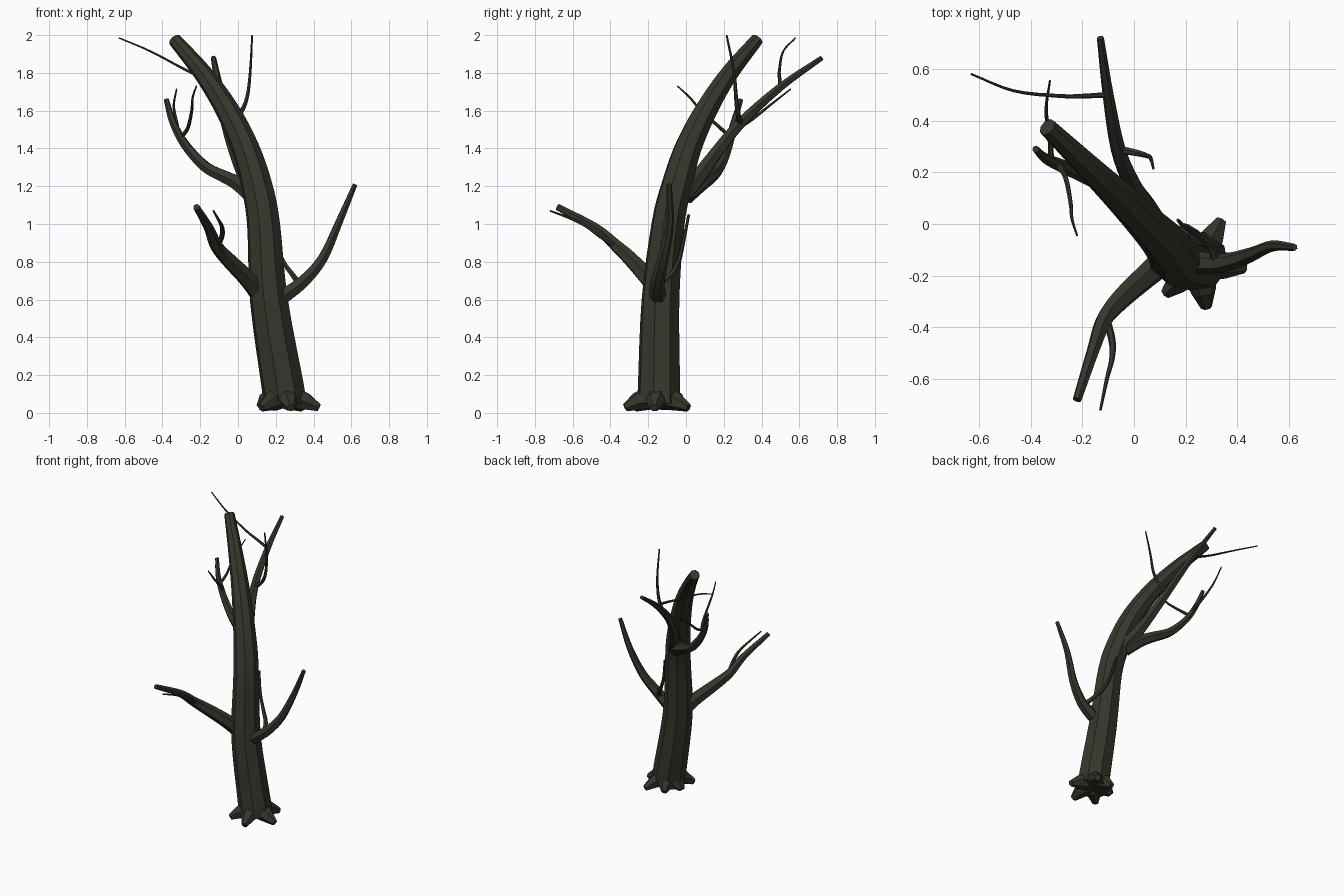
import bpy, bmesh, math
from mathutils import Vector

cube = bpy.data.objects.get("Cube")
if cube:
    bpy.data.objects.remove(cube, do_unlink=True)

bark = bpy.data.materials.new("dark bark")
bark.use_nodes = True
colour = (0.037, 0.036, 0.026, 1)
bark.diffuse_color = colour
bark.node_tree.nodes["Principled BSDF"].inputs["Base Color"].default_value = colour


def smooth_path(points, steps):
    """Catmull-Rom interpolation through (x, y, z, radius) points."""
    p = [Vector(q) for q in points]
    p = [2 * p[0] - p[1]] + p + [2 * p[-1] - p[-2]]
    out = []
    for a, b, c, d in zip(p, p[1:], p[2:], p[3:]):
        for i in range(steps):
            t = i / steps
            out.append(0.5 * (2 * b + (c - a) * t + (2 * a - 5 * b + 4 * c - d) * t ** 2
                              + (3 * b - a - 3 * c + d) * t ** 3))
    return out + [p[-2]]


def limb(name, points, sides=6, steps=4):
    """Tapered faceted tube with a twist-free frame and closed ends."""
    path = smooth_path(points, steps)
    centres = [q.to_3d() for q in path]
    bm = bmesh.new()
    rings = []
    side = Vector((0.8, -0.6, 0.05))
    for i, c in enumerate(centres):
        along = (centres[min(i + 1, len(centres) - 1)] - centres[max(i - 1, 0)]).normalized()
        side = (side - along * side.dot(along)).normalized()
        other = along.cross(side)
        ring = []
        for k in range(sides):
            a = math.tau * (k + 0.5) / sides
            ring.append(bm.verts.new(c + path[i].w * (side * math.cos(a) + other * math.sin(a))))
        rings.append(ring)
    for lo, hi in zip(rings, rings[1:]):
        for k in range(sides):
            n = (k + 1) % sides
            bm.faces.new((lo[k], lo[n], hi[n], hi[k]))
    bm.faces.new(rings[0][::-1])
    bm.faces.new(rings[-1])
    mesh = bpy.data.meshes.new(name)
    bm.to_mesh(mesh)
    bm.free()
    mesh.materials.append(bark)
    obj = bpy.data.objects.new(name, mesh)
    bpy.context.collection.objects.link(obj)


def tapered(points, start, end):
    """Add a radius to each point, shrinking from start to end."""
    n = len(points) - 1
    return [(*p, start + (end - start) * i / n) for i, p in enumerate(points)]


# Leaning trunk
limb("trunk", [
    (0.25, -0.145, 0.04, 0.117), (0.235, -0.143, 0.15, 0.115), (0.163, -0.135, 0.6, 0.103),
    (0.135, -0.095, 1.0, 0.09), (0.1, -0.05, 1.2, 0.084), (0.04, 0.01, 1.4, 0.074),
    (-0.055, 0.105, 1.6, 0.063), (-0.18, 0.225, 1.79, 0.05), (-0.335, 0.375, 1.975, 0.036)],
    sides=8)

# Stubby roots around the base, each narrowing to a low tip
roots = ((62, 0.185), (-6, 0.18), (-80, 0.175), (-137, 0.175), (165, 0.14), (113, 0.15))
for i, (angle, reach) in enumerate(roots):
    a = math.radians(angle)
    out = Vector((math.cos(a), math.sin(a), 0))
    base = Vector((0.25, -0.15, 0))
    spots = [(0.06, 0.075, 0.06), (0.11, 0.06, 0.05), (reach, 0.027, 0.022)]
    limb(f"root_{i + 1}", [(*(base + out * d + Vector((0, 0, z))), r) for d, z, r in spots],
         steps=1)

# Main branches
limb("front_branch", tapered([
    (0.14, -0.12, 0.6), (0.06, -0.19, 0.7), (-0.05, -0.29, 0.81), (-0.115, -0.37, 0.885),
    (-0.155, -0.48, 0.98), (-0.22, -0.68, 1.09)], 0.058, 0.018))
limb("left_branch", tapered([
    (0.18, -0.14, 0.59), (0.25, -0.15, 0.625), (0.35, -0.15, 0.7), (0.45, -0.12, 0.82),
    (0.535, -0.085, 1.01), (0.62, -0.09, 1.21)], 0.052, 0.014))
limb("right_branch", tapered([
    (0.08, 0, 1.15), (0, 0.08, 1.215), (-0.07, 0.13, 1.25), (-0.175, 0.18, 1.305),
    (-0.28, 0.225, 1.42), (-0.345, 0.255, 1.54), (-0.38, 0.29, 1.66)], 0.048, 0.014))
limb("back_branch", tapered([
    (0.1, -0.03, 1.14), (0.05, 0.06, 1.24), (0, 0.14, 1.35), (-0.06, 0.285, 1.53),
    (-0.1, 0.5, 1.725), (-0.13, 0.72, 1.88)], 0.054, 0.014))

# Thin twigs
twigs = {
    "front_twig": ([(-0.11, -0.36, 0.88), (-0.085, -0.45, 0.935), (-0.085, -0.52, 0.985),
                    (-0.105, -0.6, 1.025), (-0.13, -0.72, 1.07)], 0.017, 0.005),
    "left_twig": ([(0.32, -0.14, 0.69), (0.29, -0.08, 0.73), (0.24, -0.04, 0.8),
                   (0.2, -0.015, 0.9), (0.17, 0.015, 1.05)], 0.018, 0.007),
    "right_inner_twig": ([(-0.3, 0.235, 1.46), (-0.265, 0.18, 1.51), (-0.245, 0.08, 1.6),
                          (-0.24, 0.02, 1.67), (-0.22, -0.045, 1.73)], 0.012, 0.004),
    "right_outer_twig": ([(-0.32, 0.245, 1.5), (-0.325, 0.33, 1.54), (-0.34, 0.44, 1.625),
                          (-0.325, 0.555, 1.715)], 0.012, 0.004),
    "back_long_twig": ([(-0.1, 0.5, 1.73), (-0.19, 0.495, 1.775), (-0.285, 0.495, 1.82),
                        (-0.465, 0.515, 1.915), (-0.63, 0.58, 1.985)], 0.011, 0.004),
    "back_upright_twig": ([(-0.055, 0.288, 1.53), (0.01, 0.275, 1.585), (0.048, 0.265, 1.67),
                           (0.065, 0.253, 1.81), (0.075, 0.215, 2.0)], 0.016, 0.005),
}
for name, (points, start, end) in twigs.items():
    limb(name, tapered(points, start, end))
